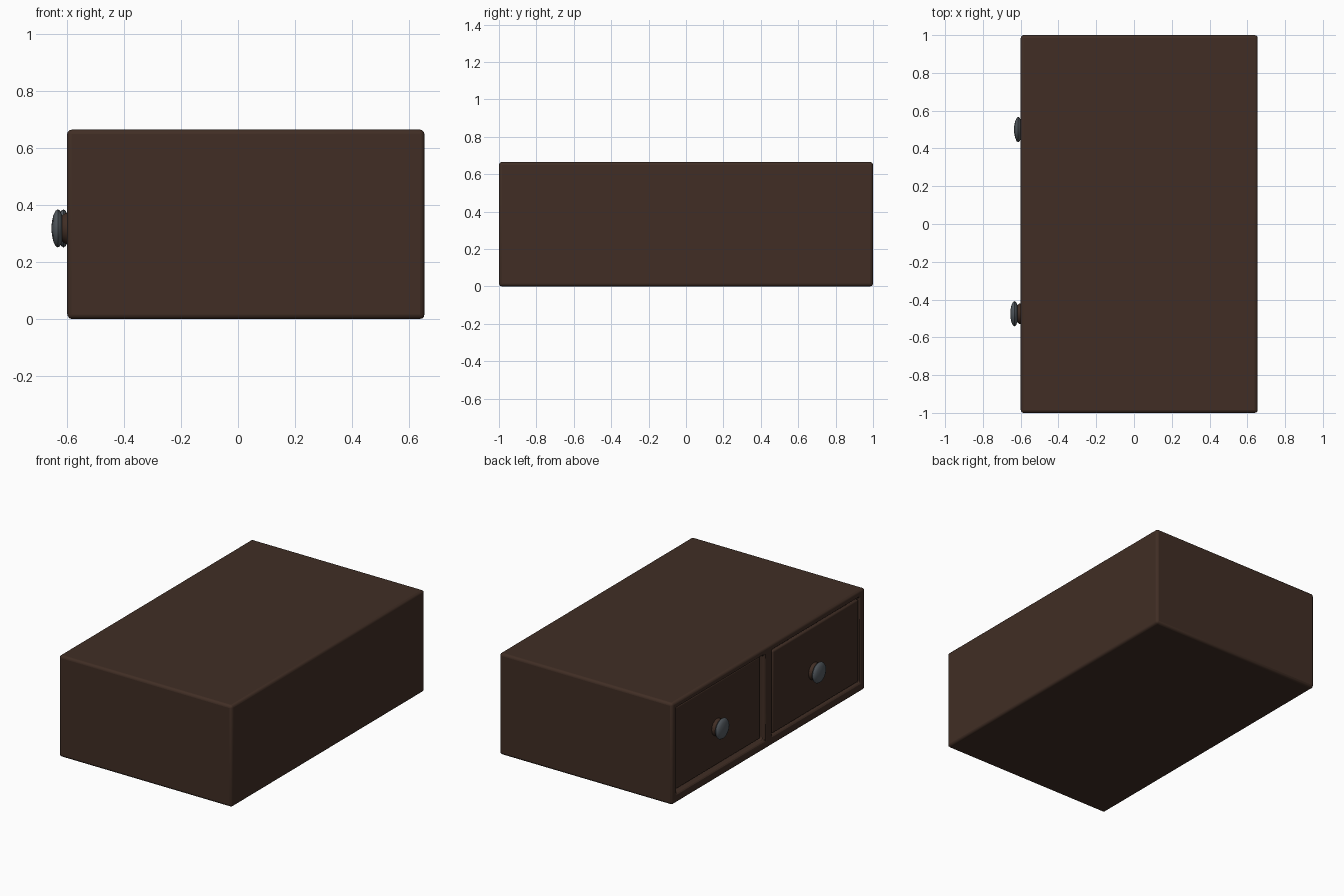
import bpy, bmesh, math
from mathutils import Matrix

if "Cube" in bpy.data.objects:
    bpy.data.objects.remove(bpy.data.objects["Cube"])


def material(name, rgb):
    m = bpy.data.materials.new(name)
    m.diffuse_color = (*rgb, 1)
    m.use_nodes = True
    m.node_tree.nodes["Principled BSDF"].inputs["Base Color"].default_value = m.diffuse_color
    return m


WOOD = material("dark brown wood", (0.052, 0.027, 0.018))
METAL = material("dark grey metal", (0.09, 0.105, 0.12))


def finish(bm, name, mat):
    bmesh.ops.recalc_face_normals(bm, faces=bm.faces)
    me = bpy.data.meshes.new(name)
    bm.to_mesh(me)
    bm.free()
    me.materials.append(mat)
    ob = bpy.data.objects.new(name, me)
    bpy.context.collection.objects.link(ob)
    bpy.ops.object.select_all(action='DESELECT')
    ob.select_set(True)
    bpy.context.view_layer.objects.active = ob
    return ob


def box(name, lo, hi, mat):
    bm = bmesh.new()
    bmesh.ops.create_cube(bm, size=1)
    for v in bm.verts:
        v.co = [lo[i] + (v.co[i] + 0.5) * (hi[i] - lo[i]) for i in range(3)]
    return finish(bm, name, mat)


def bevel(ob, width, segments=3):
    b = ob.modifiers.new("rounded edges", 'BEVEL')
    b.width, b.segments = width, segments
    b.limit_method = 'ANGLE'
    bpy.ops.object.shade_smooth_by_angle(angle=math.radians(40))


def lathe(name, profile, x, y, z, mat):
    # profile of (distance outward, radius) spun around the x axis
    bm = bmesh.new()
    vs = [bm.verts.new((-d, r, 0)) for d, r in profile]
    es = [bm.edges.new(p) for p in zip(vs, vs[1:])]
    bmesh.ops.spin(bm, geom=vs + es, axis=(1, 0, 0), cent=(0, 0, 0),
                   angle=2 * math.pi, steps=32)
    bmesh.ops.remove_doubles(bm, verts=bm.verts, dist=1e-5)
    bm.transform(Matrix.Translation((x, y, z)))
    finish(bm, name, mat)
    bpy.ops.object.shade_smooth_by_angle(angle=math.radians(50))


# cabinet body with two drawer openings on the -x side
OPENINGS = {"left": (0.04, 0.95, 0.0), "right": (-0.95, -0.04, -0.02)}
Z0, Z1 = 0.06, 0.62
cabinet = box("cabinet", (-0.6, -1, 0), (0.655, 1, 0.665), WOOD)
cutters = [box(side + "_cutter", (-0.7, y0, Z0), (0.4, y1, Z1), WOOD)
           for side, (y0, y1, _) in OPENINGS.items()]
for c in cutters:
    c.hide_render = True
    c.hide_set(True)
    m = cabinet.modifiers.new("opening", 'BOOLEAN')
    m.object, m.operation = c, 'DIFFERENCE'
    m.solver = 'EXACT'
bpy.ops.object.select_all(action='DESELECT')
cabinet.select_set(True)
bpy.context.view_layer.objects.active = cabinet
bevel(cabinet, 0.016)

# drawers and knobs, the right one pulled out slightly
for (side, (y0, y1, pull)), ky in zip(OPENINGS.items(), (0.5, -0.475)):
    x = -0.575 + pull
    g = 0.01
    d = box(side + "_drawer", (x, y0 + g, Z0 + g), (0.35, y1 - g, Z1 - g), WOOD)
    bevel(d, 0.01)
    lathe(side + "_knob_neck", [(-0.01, 0.055), (0.01, 0.055), (0.024, 0.045),
                                (0.036, 0.05)], x, ky, 0.318, WOOD)
    lathe(side + "_knob", [(0.02, 0), (0.022, 0.045), (0.03, 0.062), (0.038, 0.067),
                           (0.046, 0.062), (0.054, 0.045), (0.059, 0.022), (0.06, 0)],
          x, ky, 0.318, METAL)
